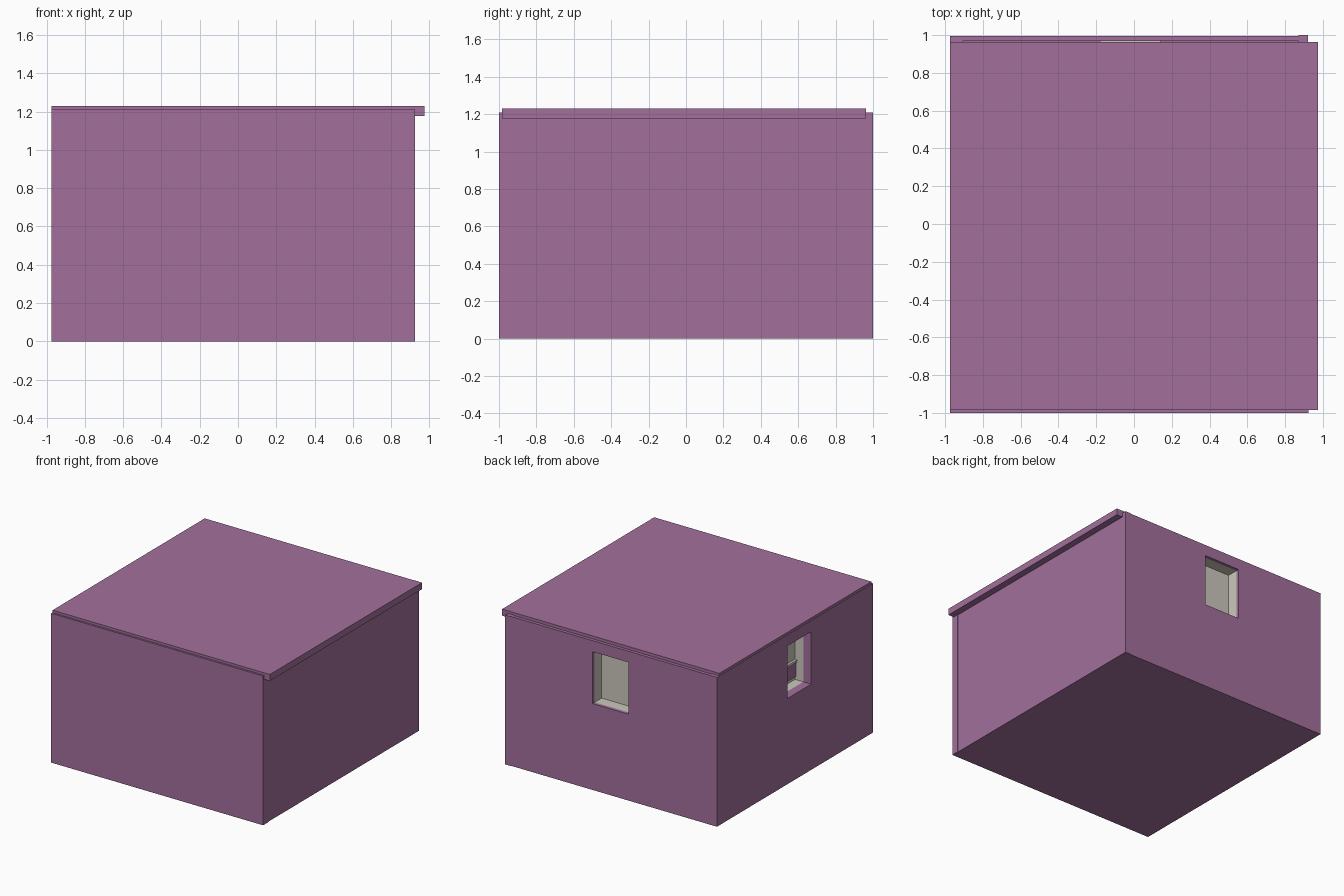
import bpy
import bmesh
from mathutils import Vector

cube = bpy.data.objects.get("Cube")
if cube:
    bpy.data.objects.remove(cube)


def material(name, rgb):
    m = bpy.data.materials.new(name)
    m.use_nodes = True
    m.diffuse_color = (*rgb, 1)
    m.node_tree.nodes["Principled BSDF"].inputs["Base Color"].default_value = (*rgb, 1)
    return m


PURPLE = material("mauve", (0.36, 0.16, 0.33))
CREAM = material("cream", (0.60, 0.58, 0.50))


def finish(name, bm, mat):
    mesh = bpy.data.meshes.new(name)
    bm.to_mesh(mesh)
    bm.free()
    mesh.materials.append(mat)
    ob = bpy.data.objects.new(name, mesh)
    bpy.context.collection.objects.link(ob)
    return ob


def box(name, lo, hi, mat):
    bm = bmesh.new()
    bmesh.ops.create_cube(bm, size=1)
    lo, hi = Vector(lo), Vector(hi)
    for v in bm.verts:
        v.co = (lo + hi) / 2 + v.co * (hi - lo)
    return finish(name, bm, mat)


def loop(bm, axis, depth, rect):
    """Rectangle (a0, a1, z0, z1) in the plane where axis equals depth."""
    a0, a1, z0, z1 = rect
    corners = [(a0, z0), (a1, z0), (a1, z1), (a0, z1)]
    return [bm.verts.new((depth, a, z) if axis == 0 else (a, depth, z)) for a, z in corners]


def bridge(bm, one, two):
    for i in range(4):
        j = (i + 1) % 4
        bm.faces.new((one[i], one[j], two[j], two[i]))


def window_wall(name, axis, outside, inside, rect, hole):
    """Wall panel pierced by one rectangular opening."""
    bm = bmesh.new()
    loops = [loop(bm, axis, d, r) for d, r in
             ((outside, rect), (outside, hole), (inside, hole), (inside, rect))]
    for i in range(4):
        bridge(bm, loops[i], loops[(i + 1) % 4])
    bmesh.ops.recalc_face_normals(bm, faces=bm.faces)
    return finish(name, bm, PURPLE)


def pocket(name, axis, start, end, hole):
    """Open box lining the opening, facing inwards."""
    bm = bmesh.new()
    mouth, back = loop(bm, axis, start, hole), loop(bm, axis, end, hole)
    bridge(bm, mouth, back)
    bm.faces.new(back)
    bmesh.ops.recalc_face_normals(bm, faces=bm.faces)
    bmesh.ops.reverse_faces(bm, faces=bm.faces)
    return finish(name, bm, CREAM)


TOP = 1.21
BACK_HOLE = (-0.18, 0.14, 0.70, 1.12)
SIDE_HOLE = (-0.21, 0.095, 0.695, 1.12)

# Floor, plain walls and the offset roof slab
box("floor", (-0.96, -0.98, 0), (0.91, 0.98, 0.03), PURPLE)
box("front_wall", (-0.975, -1, 0), (0.925, -0.94, TOP), PURPLE)
box("left_wall", (0.87, -0.94, 0), (0.921, 1, TOP), PURPLE)
box("roof", (-0.973, -0.985, 1.177), (0.975, 0.963, 1.23), PURPLE)

# Walls with windows
window_wall("back_wall", 1, 0.996, 0.97, (-0.975, 0.87, 0, TOP), BACK_HOLE)
window_wall("right_wall", 0, -0.975, -0.905, (-0.94, 0.97, 0, TOP), SIDE_HOLE)

# Window recesses
pocket("back_window_recess", 1, 0.97, 0.88, BACK_HOLE)
pocket("right_window_recess", 0, -0.905, -0.83, SIDE_HOLE)

# Lower panel and ledge inside the side window
y0, y1 = SIDE_HOLE[:2]
box("window_panel", (-0.838, y0, 0.72), (-0.831, y1, 0.84), PURPLE)
box("window_ledge", (-0.85, y0, 0.84), (-0.831, y1, 0.86), CREAM)
